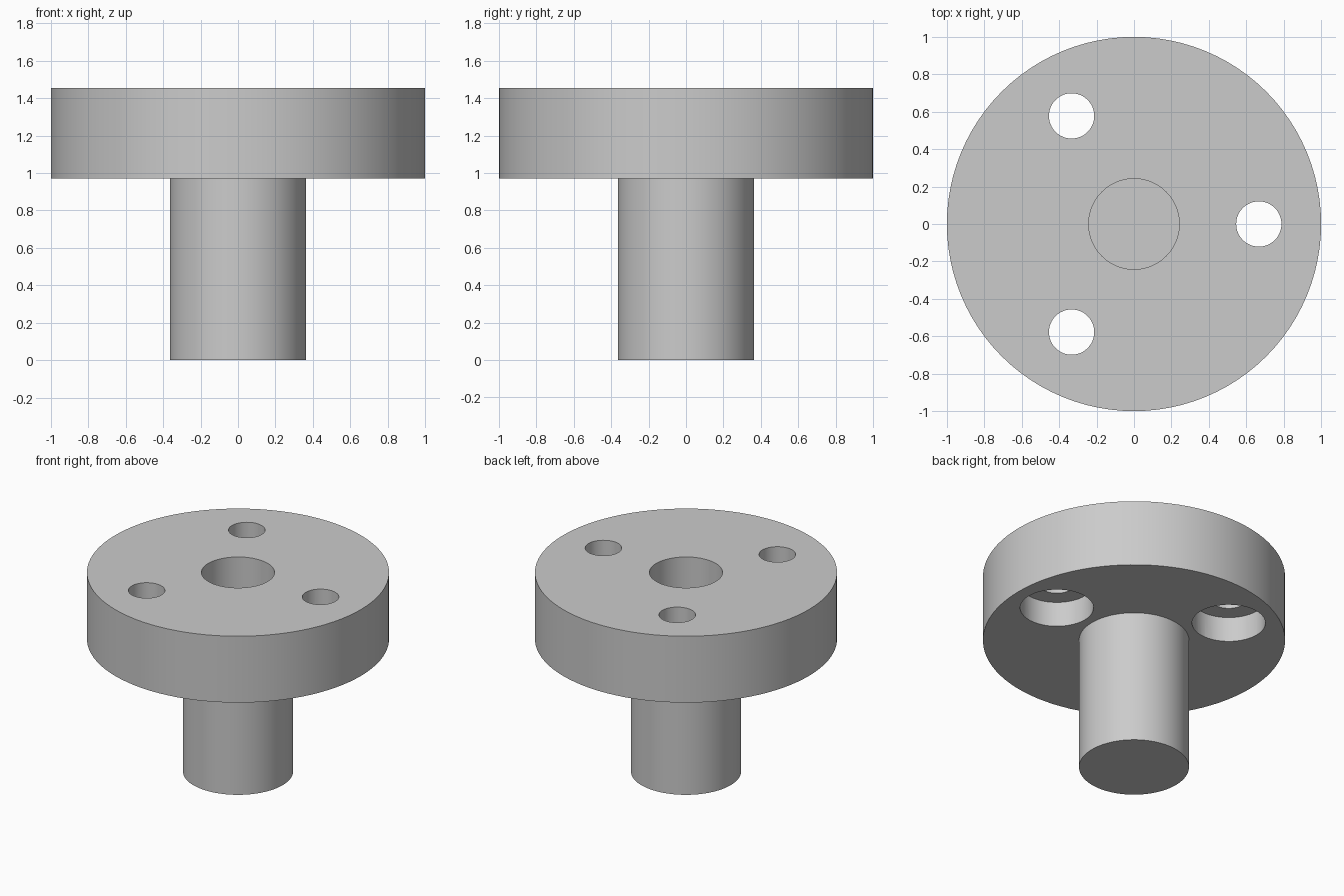
import bpy, bmesh, math
from mathutils import Matrix, Vector

cube = bpy.data.objects.get("Cube")
if cube:
    bpy.data.objects.remove(cube, do_unlink=True)

FLANGE_R, STEM_R, BORE_R = 1.0, 0.364, 0.242
FLANGE_Z, TOP_Z, BORE_FLOOR = 0.97, 1.455, 0.12
HOLE_R, COUNTERBORE_R, LEDGE_Z, HOLE_CIRCLE = 0.121, 0.243, 1.152, 0.667

steel = bpy.data.materials.new("light_grey_steel")
steel.use_nodes = True
colour = (0.6, 0.6, 0.6, 1)
steel.diffuse_color = colour
steel.node_tree.nodes["Principled BSDF"].inputs["Base Color"].default_value = colour


def lathe(bm, profile, steps, offset=Vector()):
    """Spin a (radius, z) profile, running axis to axis, into a closed solid."""
    verts = [bm.verts.new((r, 0, z)) for r, z in profile]
    edges = [bm.edges.new(pair) for pair in zip(verts, verts[1:])]
    before = set(bm.verts) - set(verts)
    bmesh.ops.spin(bm, geom=verts + edges, axis=(0, 0, 1), cent=(0, 0, 0),
                   angle=math.tau, steps=steps)
    new = [v for v in bm.verts if v not in before]
    bmesh.ops.remove_doubles(bm, verts=new, dist=1e-4)
    new = [v for v in bm.verts if v not in before]
    bmesh.ops.translate(bm, verts=new, vec=offset)


def make_object(name, bm):
    bmesh.ops.recalc_face_normals(bm, faces=bm.faces)
    mesh = bpy.data.meshes.new(name)
    bm.to_mesh(mesh)
    bm.free()
    mesh.materials.append(steel)
    obj = bpy.data.objects.new(name, mesh)
    bpy.context.collection.objects.link(obj)
    return obj


# Flange and stem in one turned body with a blind centre bore
bm = bmesh.new()
lathe(bm, [(0, 0), (STEM_R, 0), (STEM_R, FLANGE_Z), (FLANGE_R, FLANGE_Z),
           (FLANGE_R, TOP_Z), (BORE_R, TOP_Z), (BORE_R, BORE_FLOOR),
           (0, BORE_FLOOR)], 96)
body = make_object("flange_and_stem", bm)

# Three bolt holes, counterbored from below
bm = bmesh.new()
for i in range(3):
    place = Matrix.Rotation(i * math.tau / 3, 3, 'Z') @ Vector((HOLE_CIRCLE, 0, 0))
    lathe(bm, [(0, FLANGE_Z - 0.1), (COUNTERBORE_R, FLANGE_Z - 0.1),
               (COUNTERBORE_R, LEDGE_Z), (HOLE_R, LEDGE_Z),
               (HOLE_R, TOP_Z + 0.1), (0, TOP_Z + 0.1)], 48, place)
cutter = make_object("bolt_hole_cutter", bm)
cutter.hide_render = True

cut = body.modifiers.new("bolt_holes", 'BOOLEAN')
cut.operation = 'DIFFERENCE'
cut.solver = 'EXACT'
cut.object = cutter

bpy.ops.object.select_all(action='DESELECT')
body.select_set(True)
bpy.context.view_layer.objects.active = body
bpy.ops.object.modifier_apply(modifier=cut.name)
bpy.data.objects.remove(cutter, do_unlink=True)
bpy.ops.object.shade_smooth_by_angle(angle=math.radians(30))
